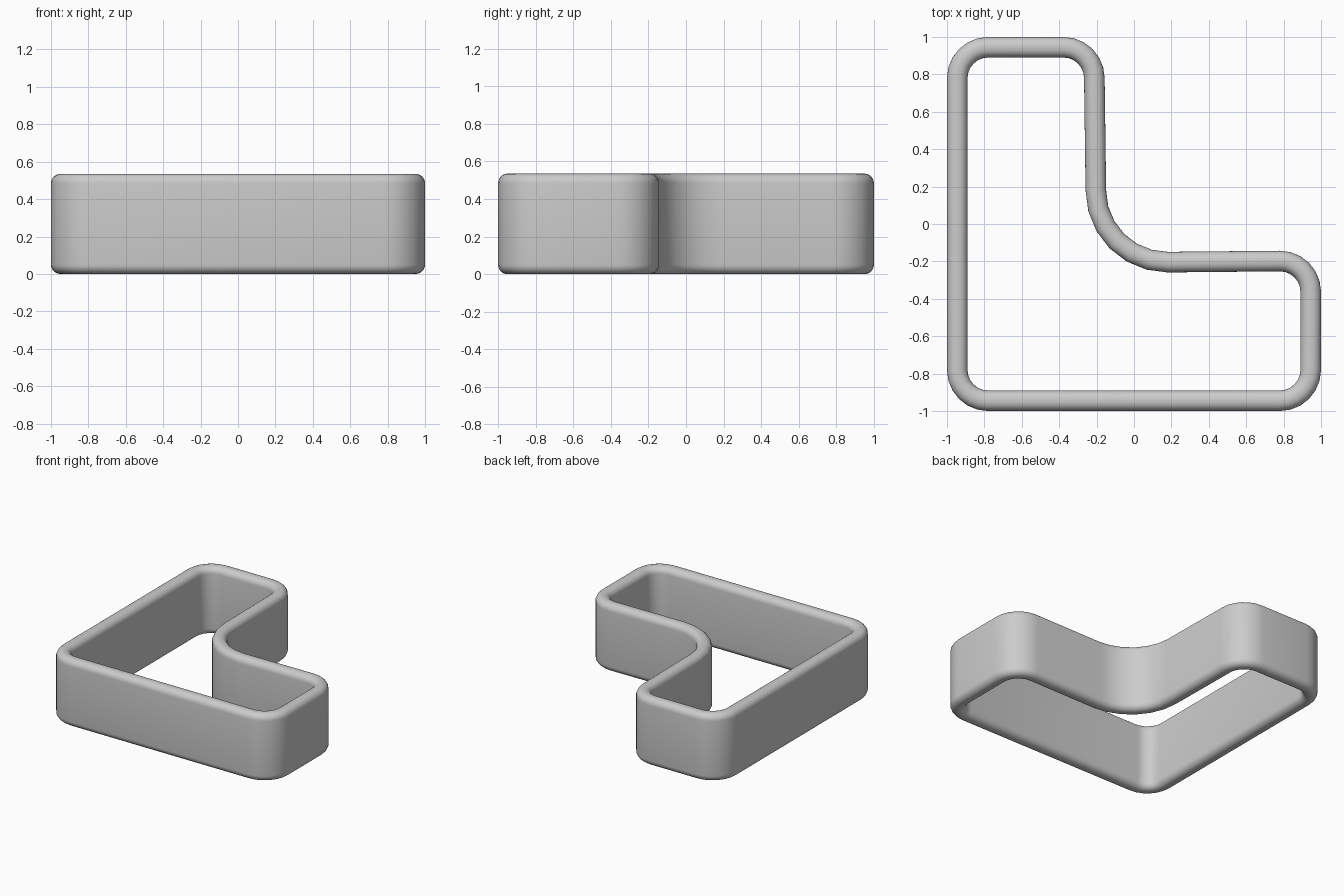
import bpy, bmesh
from math import cos, sin, pi, radians
from mathutils import Vector

if "Cube" in bpy.data.objects:
    bpy.data.objects.remove(bpy.data.objects["Cube"])

HALF_W, HEIGHT, ROUND = 0.055, 0.535, 0.05

# Wall centreline: arc centre, radius, start and end angle, and direction sign of outward normal
A, R = 0.78, 0.165
corners = [
    (-A, -A, R, 180, 270, 1),
    (A, -A, R, 270, 360, 1),
    (A, -0.363, R, 0, 90, 1),
    (0.18, 0.18, 0.384, 270, 180, -1),   # sweeping inner bend
    (-0.377, A, R, 0, 90, 1),
    (-A, A, R, 90, 180, 1),
]
path = []
for cx, cy, r, a0, a1, sign in corners:
    n = 6
    for i in range(n + 1):
        a = radians(a0 + (a1 - a0) * i / n)
        d = Vector((cos(a), sin(a), 0))
        path.append((Vector((cx, cy, 0)) + d * r, d * sign))

# Rounded wall cross-section: (outward offset, height)
section = []
for sx, cz, start in ((1, HEIGHT - ROUND, 0), (-1, HEIGHT - ROUND, 90),
                      (-1, ROUND, 180), (1, ROUND, 270)):
    for i in range(7):
        a = radians(start + 15 * i)
        section.append((sx * (HALF_W - ROUND) + ROUND * cos(a), cz + ROUND * sin(a)))

# Sweep the section round the closed path
bm = bmesh.new()
rings = [[bm.verts.new(p + nrm * o + Vector((0, 0, z))) for o, z in section]
         for p, nrm in path]
for i, ring in enumerate(rings):
    nxt = rings[(i + 1) % len(rings)]
    for j in range(len(section)):
        k = (j + 1) % len(section)
        bm.faces.new((ring[j], nxt[j], nxt[k], ring[k]))
bmesh.ops.recalc_face_normals(bm, faces=bm.faces)
mesh = bpy.data.meshes.new("cutter_wall")
bm.to_mesh(mesh)
bm.free()
wall = bpy.data.objects.new("l_shaped_wall", mesh)
bpy.context.collection.objects.link(wall)
bpy.context.view_layer.objects.active = wall
wall.select_set(True)
bpy.ops.object.shade_smooth_by_angle(angle=radians(40))
